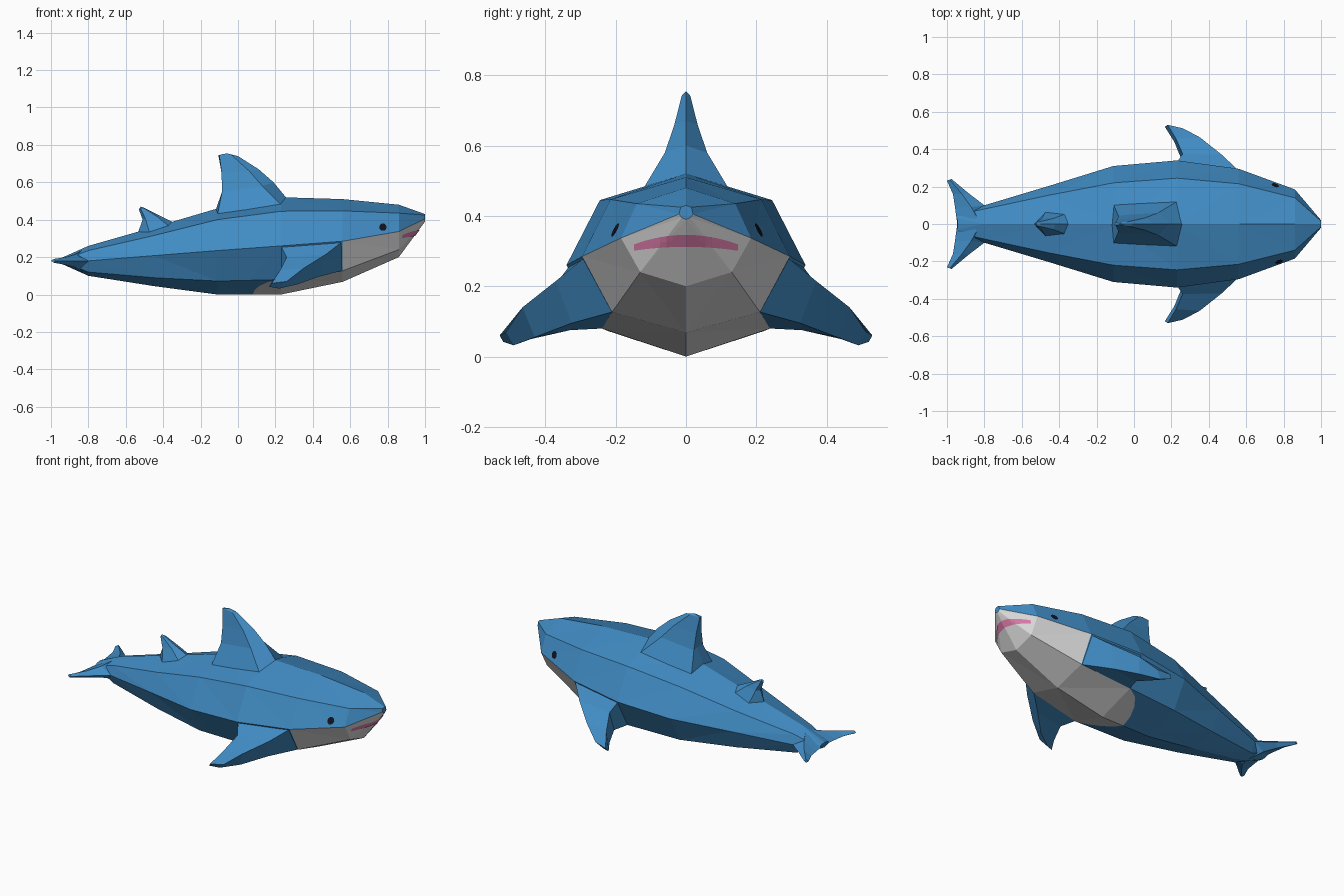
import bpy, bmesh, math
from mathutils import Vector
from mathutils.bvhtree import BVHTree

if "Cube" in bpy.data.objects:
    bpy.data.objects.remove(bpy.data.objects["Cube"])


def material(name, rgb):
    m = bpy.data.materials.new(name)
    m.diffuse_color = (*rgb, 1)
    m.use_nodes = True
    m.node_tree.nodes["Principled BSDF"].inputs["Base Color"].default_value = m.diffuse_color
    return m


BLUE = material("skin_blue", (0.052, 0.26, 0.55))
GREY = material("belly_white", (0.72, 0.72, 0.72))
PINK = material("mouth_pink", (0.72, 0.2, 0.40))
BLACK = material("eye_black", (0.006, 0.006, 0.012))


def loft(bm, rings):
    """Skin closed rings of points, cap both ends; returns faces[ring][segment]."""
    vs = [[bm.verts.new(p) for p in r] for r in rings]
    n = len(vs[0])
    rows = [[bm.faces.new((a[j], a[(j + 1) % n], b[(j + 1) % n], b[j]))
             for j in range(n)] for a, b in zip(vs, vs[1:])]
    bm.faces.new(vs[0])
    bm.faces.new(vs[-1])
    return rows


def finish(bm, name, mats):
    bmesh.ops.recalc_face_normals(bm, faces=bm.faces[:])
    me = bpy.data.meshes.new(name)
    bm.to_mesh(me)
    bm.free()
    for m in mats:
        me.materials.append(m)
    ob = bpy.data.objects.new(name, me)
    bpy.context.collection.objects.link(ob)
    return ob


def flip(rings, s):
    return [[(x, y * s, z) for x, y, z in r] for r in rings]


# Body: eight-sided sections
# x, top z, shoulder y z, side y z, lower y z, bottom z
SECTIONS = [
    (-0.945, .195, .03, .19, .05, .18, .03, .17, .165),
    (-0.80, .26, .08, .235, .10, .18, .07, .12, .10),
    (-0.45, .36, .155, .315, .205, .208, .15, .09, .045),
    (-0.11, .46, .22, .40, .31, .235, .22, .072, .0),
    (0.23, .52, .245, .445, .34, .26, .24, .08, .0),
    (0.56, .51, .215, .447, .295, .285, .21, .127, .068),
    (0.86, .48, .14, .435, .185, .337, .13, .24, .20),
    (1.00, .43, .015, .425, .02, .405, .012, .395, .39)]
bm = bmesh.new()
rings = []
for x, zt, ys, zs, yw, zw, yl, zl, zb in SECTIONS:
    rings.append([(x, 0, zt), (x, ys, zs), (x, yw, zw), (x, yl, zl), (x, 0, zb),
                  (x, -yl, zl), (x, -yw, zw), (x, -ys, zs)])
rows = loft(bm, rings)
for sec, row in zip(SECTIONS, rows):
    for j, f in enumerate(row):
        if (j in (3, 4) and sec[0] > -0.12) or (j in (2, 5) and sec[0] > 0.5):
            f.material_index = 1

# Rounded rear edge of the pale belly, cut into the underside
arc = [(.08, 0), (.087, .07), (.115, .14), (.16, .20), (.235, .245)]
planes = []
for (x0, y0), (x1, y1) in zip(arc, arc[1:]):
    for s in (1, -1):
        planes.append((Vector((x0, s * y0, 0)), Vector((y1 - y0, -s * (x1 - x0), 0))))


def cut_zone():
    return [f for f in bm.faces if f.material_index == 1
            and f.calc_center_median().x < 0.23]


for co, no in planes:
    fs = cut_zone()
    geom = set(fs)
    for f in fs:
        geom.update(f.edges)
        geom.update(f.verts)
    bmesh.ops.bisect_plane(bm, geom=list(geom), plane_co=co, plane_no=no, dist=1e-5)
for f in cut_zone():
    c = f.calc_center_median()
    if any((c - co).dot(no) < 0 for co, no in planes):
        f.material_index = 0
bmesh.ops.triangulate(bm, faces=bm.faces[:])
bm.normal_update()
skin = BVHTree.FromBMesh(bm)
finish(bm, "body", [BLUE, GREY])


# Upright fins: six-sided rings given as front, side, rear side, rear
def upright_fin(name, levels, tip):
    bm = bmesh.new()
    rings = []
    for fx, fz, sx, sy, sz, bx, by, bz, cx, cz in levels:
        rings.append([(fx, 0, fz), (sx, sy, sz), (bx, by, bz), (cx, 0, cz),
                      (bx, -by, bz), (sx, -sy, sz)])
    loft(bm, rings)
    bm.faces.ensure_lookup_table()
    bmesh.ops.poke(bm, faces=[bm.faces[-1]])
    bm.verts.ensure_lookup_table()
    bm.verts[-1].co = tip
    finish(bm, name, [BLUE])


upright_fin("dorsal_fin", [
    (.26, .515, .23, .12, .48, -.11, .105, .425, -.12, .45),
    (.19, .60, .13, .06, .58, -.085, .045, .55, -.075, .55),
    (.11, .67, .06, .033, .66, -.088, .025, .65, -.082, .65),
    (0, .74, -.03, .012, .742, -.10, .008, .745, -.105, .745)], (-.06, 0, .755))
upright_fin("rear_dorsal_fin", [
    (-.35, .388, -.35, .06, .35, -.47, .07, .32, -.535, .33),
    (-.42, .422, -.43, .03, .415, -.495, .03, .405, -.51, .40),
    (-.50, .463, -.505, .012, .463, -.522, .012, .463, -.53, .455)], (-.52, 0, .47))

# Paired side fins and tail flukes, mirrored left and right
PECTORAL = [
    [(.56, .285, .285), (.23, .33, .26), (.23, .235, .08), (.56, .205, .128)],
    [(.47, .37, .215), (.26, .375, .20), (.26, .33, .075), (.43, .325, .095)],
    [(.35, .465, .14), (.225, .455, .13), (.215, .44, .05), (.32, .43, .055)],
    [(.26, .512, .07), (.18, .53, .06), (.165, .52, .042), (.22, .49, .032)]]
FLUKE = [
    [(-.78, 0, .18), (-.82, 0, .245), (-.945, 0, .18), (-.82, 0, .11)],
    [(-.80, .10, .18), (-.87, .09, .215), (-.957, .09, .18), (-.87, .09, .145)],
    [(-.885, .165, .18), (-.92, .16, .20), (-.968, .16, .18), (-.92, .16, .158)],
    [(-.975, .24, .18), (-.985, .237, .19), (-1.0, .232, .18), (-.985, .237, .17)]]
for part, shape in (("pectoral_fin", PECTORAL), ("tail_fluke", FLUKE)):
    for side, s in (("left", 1), ("right", -1)):
        bm = bmesh.new()
        loft(bm, flip(shape, s))
        finish(bm, part + "_" + side, [BLUE])


# Painted details: thin plates laid on the skin
def on_skin(origin, direction):
    hit, no, _, _ = skin.ray_cast(Vector(origin), Vector(direction))
    return hit - Vector(direction) * 0.004


bm = bmesh.new()
cols = []
for i in range(17):
    t = i / 8 - 1
    mid, half = 0.329 - 0.019 * t * t, 0.017 - 0.008 * t * t
    cols.append([bm.verts.new(on_skin((2, 0.148 * t, mid + half * k), (-1, 0, 0)))
                 for k in (-1, 0, 1)])
for a, b in zip(cols, cols[1:]):
    for k in range(2):
        bm.faces.new((a[k], b[k], b[k + 1], a[k + 1]))
bm.normal_update()
if sum(f.normal.x for f in bm.faces) < 0:
    bmesh.ops.reverse_faces(bm, faces=bm.faces[:])
me = bpy.data.meshes.new("mouth")
bm.to_mesh(me)
bm.free()
me.materials.append(PINK)
bpy.context.collection.objects.link(bpy.data.objects.new("mouth", me))

for side, s in (("left", 1), ("right", -1)):
    cx = 0.755 if s > 0 else 0.775
    ring = [on_skin((cx + 0.02 * math.cos(a), s, 0.36 + 0.02 * math.sin(a)), (0, -s, 0))
            for a in [i * math.pi / 5 for i in range(10)]]
    me = bpy.data.meshes.new("eye_" + side)
    me.from_pydata(ring, [], [list(range(10))[::-s]])
    me.materials.append(BLACK)
    bpy.context.collection.objects.link(bpy.data.objects.new("eye_" + side, me))
